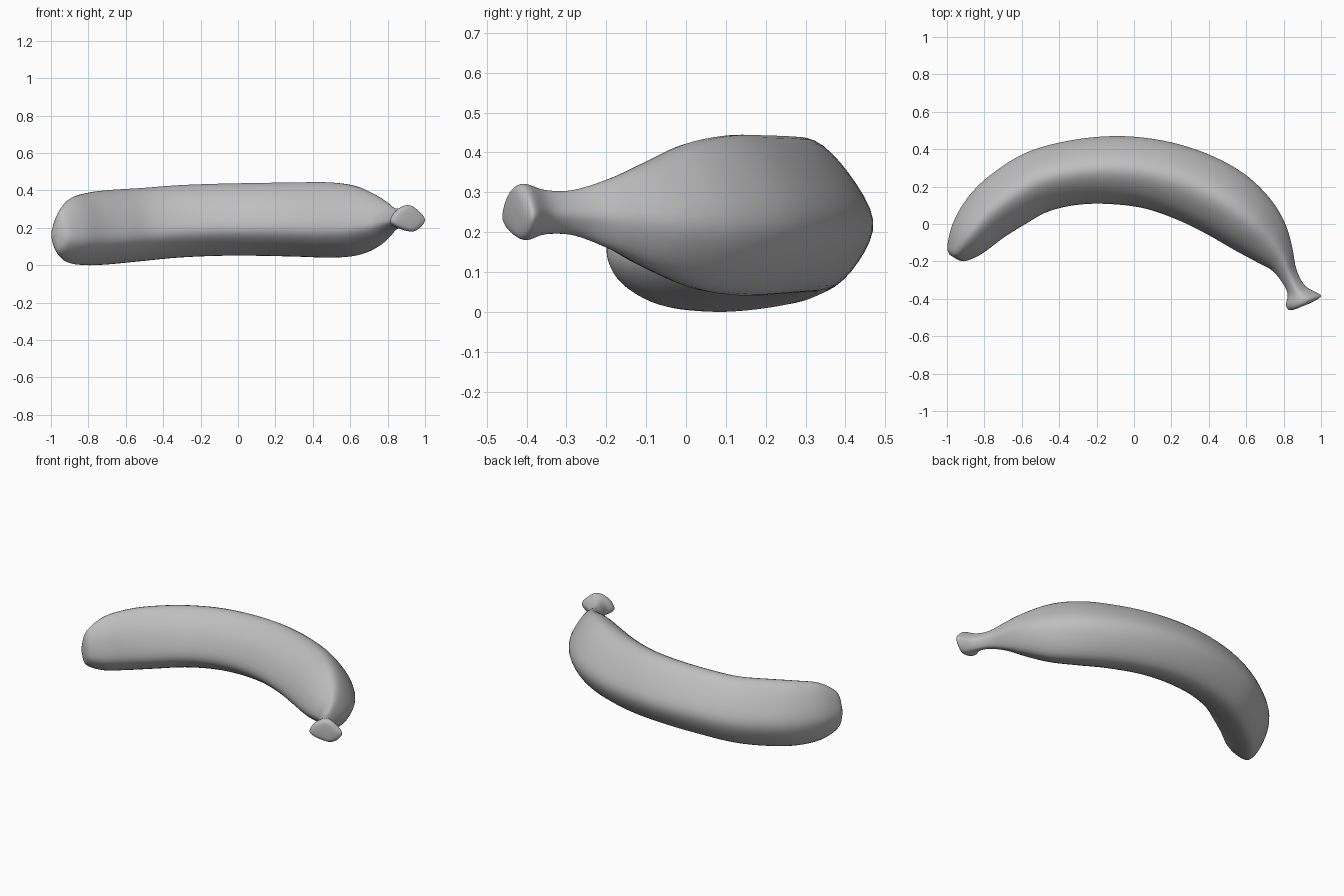
import bpy
import bmesh
from mathutils import Vector

cube = bpy.data.objects.get("Cube")
if cube:
    bpy.data.objects.remove(cube, do_unlink=True)

# Stations from blossom tip to stem: outer edge x, y; inner edge x, y; bottom, top
STATIONS = [
    (-.985, -.165, -.945, -.19, .13, .21),
    (-.998, -.12, -.90, -.198, .065, .285),
    (-.968, .005, -.81, -.157, .015, .355),
    (-.89, .14, -.70, -.075, 0, .385),
    (-.77, .26, -.58, 0, .004, .40),
    (-.58, .38, -.45, .07, .02, .41),
    (-.35, .445, -.28, .105, .04, .425),
    (-.10, .47, -.10, .105, .05, .433),
    (.15, .447, .07, .08, .05, .437),
    (.38, .38, .25, .015, .045, .44),
    (.58, .275, .40, -.06, .04, .44),
    (.72, .145, .53, -.135, .055, .42),
    (.805, .01, .65, -.20, .10, .375),
    (.845, -.12, .74, -.25, .15, .335),
    (.868, -.24, .80, -.325, .19, .305),
    (.915, -.33, .822, -.38, .195, .305),
    (.995, -.377, .812, -.433, .18, .32),
    (.985, -.40, .83, -.46, .19, .31),
    (.945, -.422, .865, -.455, .22, .28),
]

# Ridged cross-section: (inner to outer, bottom to top), both from zero to one
SECTION = [(0, .40), (.13, .74), (.38, .97), (.60, .99), (.83, .78),
           (1, .47), (.90, .20), (.68, .01), (.42, .05), (.13, .20)]


def smooth_points(points, steps, closed):
    """Pass a Catmull-Rom spline through points of any dimension."""
    pts = [Vector(p) for p in points]
    n = len(pts)

    def pick(i):
        return pts[i % n] if closed else pts[min(max(i, 0), n - 1)]

    result = []
    for i in range(n if closed else n - 1):
        a, b, c, d = (pick(i + k) for k in (-1, 0, 1, 2))
        for s in range(steps):
            t = s / steps
            result.append(b + (c - a) * (t / 2)
                          + (a * 2 - b * 5 + c * 4 - d) * (t * t / 2)
                          + (b * 3 - a - c * 3 + d) * (t ** 3 / 2))
    if not closed:
        result.append(pts[-1])
    return result


# Skin: loft the section along the curved body, stem and knob
bm = bmesh.new()
profile = smooth_points(SECTION, 4, True)
rings = []
for ox, oy, ix, iy, low, high in smooth_points(STATIONS, 5, False):
    inner, outer = Vector((ix, iy, low)), Vector((ox, oy, low))
    ring = []
    for u, v in profile:
        co = inner.lerp(outer, u)
        co.z = low + (high - low) * v
        ring.append(bm.verts.new(co))
    rings.append(ring)

count = len(profile)
for first, second in zip(rings, rings[1:]):
    for i in range(count):
        j = (i + 1) % count
        bm.faces.new((first[i], first[j], second[j], second[i]))

# Close both ends with fans
for ring in (rings[0], rings[-1]):
    centre = bm.verts.new(sum((v.co for v in ring), Vector()) / count)
    for i in range(count):
        bm.faces.new((ring[i], ring[(i + 1) % count], centre))

bmesh.ops.recalc_face_normals(bm, faces=bm.faces)
for face in bm.faces:
    face.smooth = True

mesh = bpy.data.meshes.new("banana_skin")
bm.to_mesh(mesh)
bm.free()
banana = bpy.data.objects.new("banana_skin", mesh)
bpy.context.collection.objects.link(banana)

# Plain grey colour
grey = bpy.data.materials.new("plain_grey")
grey.use_nodes = True
colour = (.52, .52, .52, 1)
grey.diffuse_color = colour
for node in grey.node_tree.nodes:
    if node.type == 'BSDF_PRINCIPLED':
        node.inputs["Base Color"].default_value = colour
mesh.materials.append(grey)
